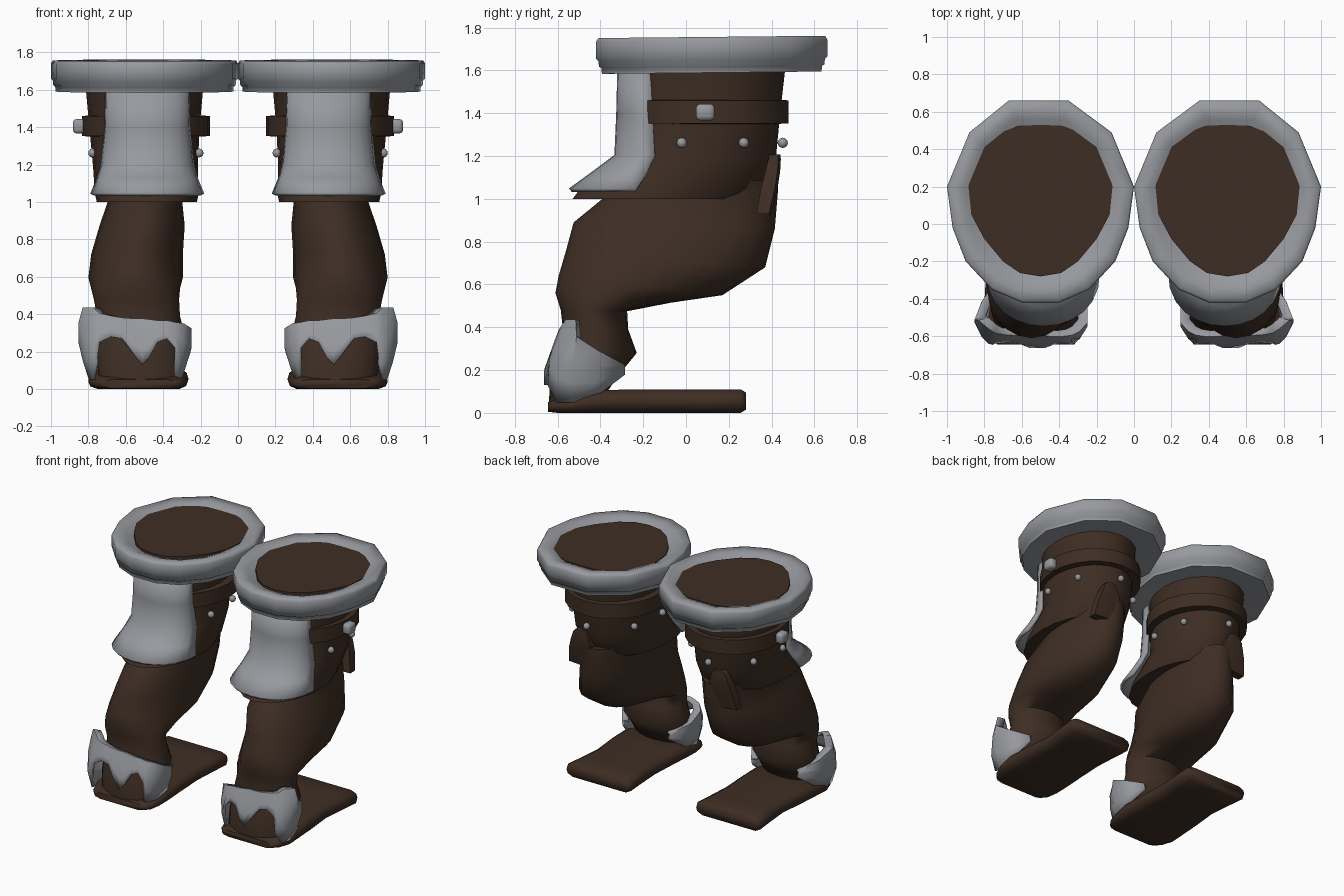
import bpy, bmesh, math

if "Cube" in bpy.data.objects:
    bpy.data.objects.remove(bpy.data.objects["Cube"])


def material(name, rgb):
    m = bpy.data.materials.new(name)
    m.diffuse_color = (*rgb, 1)
    m.use_nodes = True
    m.node_tree.nodes["Principled BSDF"].inputs["Base Color"].default_value = m.diffuse_color
    return m


BROWN = material("dark brown leather", (0.048, 0.027, 0.017))
GREY = material("steel grey", (0.31, 0.32, 0.345))


def finish(name, bm, mat, angle=35, thickness=0):
    """Turn a bmesh for the +x boot into an object mirrored to both sides."""
    bmesh.ops.recalc_face_normals(bm, faces=bm.faces)
    me = bpy.data.meshes.new(name)
    bm.to_mesh(me)
    bm.free()
    ob = bpy.data.objects.new(name, me)
    bpy.context.collection.objects.link(ob)
    me.materials.append(mat)
    bpy.ops.object.select_all(action='DESELECT')
    ob.select_set(True)
    bpy.context.view_layer.objects.active = ob
    bpy.ops.object.shade_smooth_by_angle(angle=math.radians(angle))
    if thickness:
        s = ob.modifiers.new("thickness", 'SOLIDIFY')
        s.thickness = thickness
        s.offset = 0
    mir = ob.modifiers.new("pair", 'MIRROR')
    mir.use_mirror_merge = False
    return ob


def loft(rows, closed=True, caps=(True, True)):
    """Skin a list of equal-length point rows."""
    bm = bmesh.new()
    vs = [[bm.verts.new(p) for p in r] for r in rows]
    n = len(rows[0])
    for a, b in zip(vs, vs[1:]):
        for i in range(n if closed else n - 1):
            j = (i + 1) % n
            bm.faces.new((a[i], a[j], b[j], b[i]))
    if closed:
        if caps[0]:
            bm.faces.new(vs[0])
        if caps[1]:
            bm.faces.new(vs[-1])
    return bm


def ring(x0, x1, front, back, n=20):
    """Oval between two sides and tilted front/back (y, z) points."""
    pts = []
    for i in range(n):
        a = 2 * math.pi * i / n
        t = (1 + math.sin(a)) / 2
        pts.append(((x0 + x1) / 2 + (x1 - x0) / 2 * math.cos(a),
                    front[0] + (back[0] - front[0]) * t,
                    front[1] + (back[1] - front[1]) * t))
    return pts


# Top cuff: faceted egg outline swept through a stepped profile
egg = [(.35, .66), (.67, .66), (.88, .49), (1.0, .2), (.97, -.02), (.9, -.2), (.76, -.35),
       (.6, -.42), (.4, -.42), (.24, -.35), (.1, -.2), (.03, -.02), (0, .2), (.12, .49)]


def egg_ring(scale, z):
    return [(.5 + (x - .5) * scale, .12 + (y - .12) * scale, z + .01 * (y - .66))
            for x, y in egg]


profile = [(.60, 1.61), (.88, 1.595), (.95, 1.595), (.955, 1.622), (.975, 1.628), (.98, 1.655),
           (1, 1.665), (1, 1.745), (.98, 1.762), (.86, 1.758), (.81, 1.748), (.70, 1.722)]
finish("cuff", loft([egg_ring(s, z) for s, z in profile], caps=(False, False)), GREY, 65)

# Brown lining that closes the cuff
half = [(.50, .53), (.62, .525), (.76, .47), (.85, .37), (.885, .2), (.87, .05),
        (.80, -.08), (.70, -.2), (.61, -.262), (.50, -.28)]
outline = half + [(1 - x, y) for x, y in half[-2:0:-1]]
finish("cuff_lining", loft([[(x, y, z + .01 * y) for x, y in outline] for z in (1.69, 1.737)]),
       BROWN)

# Upper shaft, flaring forward at its hem
finish("shaft", loft([
    ring(.235, .735, (-.47, 1.0), (.29, 1.0)),
    ring(.22, .755, (-.53, 1.0), (.31, 1.0)),
    ring(.21, .765, (-.50, 1.04), (.36, 1.045)),
    ring(.215, .775, (-.29, 1.19), (.42, 1.19)),
    ring(.205, .795, (-.27, 1.40), (.44, 1.40)),
    ring(.185, .815, (-.27, 1.62), (.465, 1.62))]), BROWN)

# Band round the shaft
finish("shaft_band", loft([ring(x0, x1, (f, z), (b, z), 24) for x0, x1, f, b, z in [
    (.20, .79, -.22, .43, 1.35), (.15, .835, -.27, .48, 1.353),
    (.15, .835, -.27, .48, 1.46), (.20, .79, -.22, .43, 1.463)]]), BROWN)

# Shin plate wrapped over the front
plate = []
for z, w, f, b in [(1.61, .215, -.31, -.165), (1.4, .22, -.315, -.155), (1.2, .24, -.325, -.145),
                   (1.12, .262, -.43, -.185), (1.04, .295, -.54, -.235)]:
    row = []
    for i in range(13):
        a = math.radians(-90 + 15 * i)
        row.append((.485 + w * math.sin(a), b + (f - b) * math.cos(a) ** .8 if 0 < i < 12 else b, z))
    plate.append(row)
finish("shin_plate", loft(plate, closed=False), GREY, 50, .022)

# Round rivets
bm = bmesh.new()
for x, y in [(.778, -.02), (.745, .27), (.5, .452), (.235, .27), (.207, -.02)]:
    r = bmesh.ops.create_uvsphere(bm, u_segments=10, v_segments=6, radius=.024)
    bmesh.ops.translate(bm, verts=r["verts"], vec=(x, y, 1.262))
finish("rivets", bm, GREY, 60)

# Rounded square knob on the outer side of the band
bm = bmesh.new()
bmesh.ops.create_cube(bm, size=1)
bmesh.ops.scale(bm, verts=bm.verts, vec=(.07, .088, .078))
bmesh.ops.bevel(bm, geom=bm.edges[:], offset=.02, segments=2, profile=.5, affect='EDGES')
bmesh.ops.translate(bm, verts=bm.verts, vec=(.848, .09, 1.405))
finish("band_knob", bm, GREY, 50)

# Lower leg: tilted oval rings from the knee to the toe
leg = [(.30, .70, (-.33, 1.06), (.43, 1.09)),
       (.30, .69, (-.39, 1.0), (.43, 1.04)),
       (.285, .74, (-.525, .89), (.415, .86)),
       (.295, .785, (-.56, .76), (.37, .68)),
       (.295, .80, (-.595, .64), (.17, .55)),
       (.31, .785, (-.61, .56), (-.07, .515)),
       (.315, .77, (-.585, .48), (-.275, .475)),
       (.31, .755, (-.575, .39), (-.27, .39)),
       (.285, .775, (-.595, .30), (-.23, .28)),
       (.29, .76, (-.635, .18), (-.32, .17)),
       (.30, .74, (-.64, .05), (-.40, .05))]
finish("lower_leg", loft([ring(*r) for r in leg]), BROWN, 60)

# Narrow tongue rising up the back
finish("back_tongue", loft([
    [(.57 - w, y - .012, z), (.57, y, z), (.57 + w, y - .012, z),
     (.57 + w, yi, z), (.57 - w, yi, z)]
    for w, y, z, yi in [(.12, .40, .93, .33), (.10, .428, 1.05, .35), (.075, .44, 1.13, .37),
                        (.055, .443, 1.185, .385), (.035, .441, 1.207, .39)]]), BROWN, 50)

# Sole: soft-edged slab cross-sections from toe to heel
sole = []
for y, x0, x1, bot, top in [(-.645, .32, .73, .005, .05), (-.60, .285, .77, 0, .065),
                            (-.52, .27, .80, 0, .075), (-.42, .265, .80, 0, .105),
                            (-.25, .275, .79, 0, .11), (-.05, .285, .77, 0, .11),
                            (.12, .275, .785, 0, .11), (.255, .265, .80, 0, .11),
                            (.28, .28, .785, .015, .095)]:
    h = top - bot
    sole.append([(x0 + .05, y, bot), (x1 - .05, y, bot), (x1 - .01, y, bot + h * .2),
                 (x1, y, bot + h * .5), (x1 - .01, y, top - h * .2), (x1 - .05, y, top),
                 (x0 + .05, y, top), (x0 + .01, y, top - h * .2), (x0, y, bot + h * .5),
                 (x0 + .01, y, bot + h * .2)])
finish("sole", loft(sole), BROWN, 60)

# Ankle guard: columns of (x, y, top z, bottom z), scalloped to show the toe
guard = [(.72, -.29, .22, .18), (.81, -.42, .29, .08), (.845, -.53, .355, .05),
         (.825, -.60, .43, .05), (.775, -.64, .43, .13), (.74, -.65, .40, .25),
         (.68, -.655, .385, .28), (.62, -.655, .375, .27), (.56, -.655, .37, .19),
         (.51, -.655, .37, .13), (.47, -.655, .365, .17), (.43, -.655, .36, .25),
         (.38, -.655, .36, .27), (.335, -.645, .35, .22), (.295, -.625, .345, .07),
         (.255, -.55, .32, .05), (.255, -.42, .27, .09), (.34, -.29, .22, .18)]
rows = []
for t in (-1, 0, .35, .7, 1):
    row = []
    for x, y, zt, zb in guard:
        z = zt + (zb - zt) * max(t, 0)
        # lean back toward the ankle and pull in near the ground
        lean = max(0, z - .2) * .36 * min(1, max(0, (-.5 - y) / .1))
        tuck = 1 - max(0, .22 - z) * 1.1
        px, py = .545 + (x - .545) * tuck, y + lean
        if t < 0:  # top lip turned in against the ankle
            px, py, z = .53 + (px - .53) * .84, -.43 + (py + .43) * .84, z - .005
        row.append((px, py, z))
    rows.append(row)
finish("ankle_guard", loft(rows, closed=False), GREY, 45, .016)
